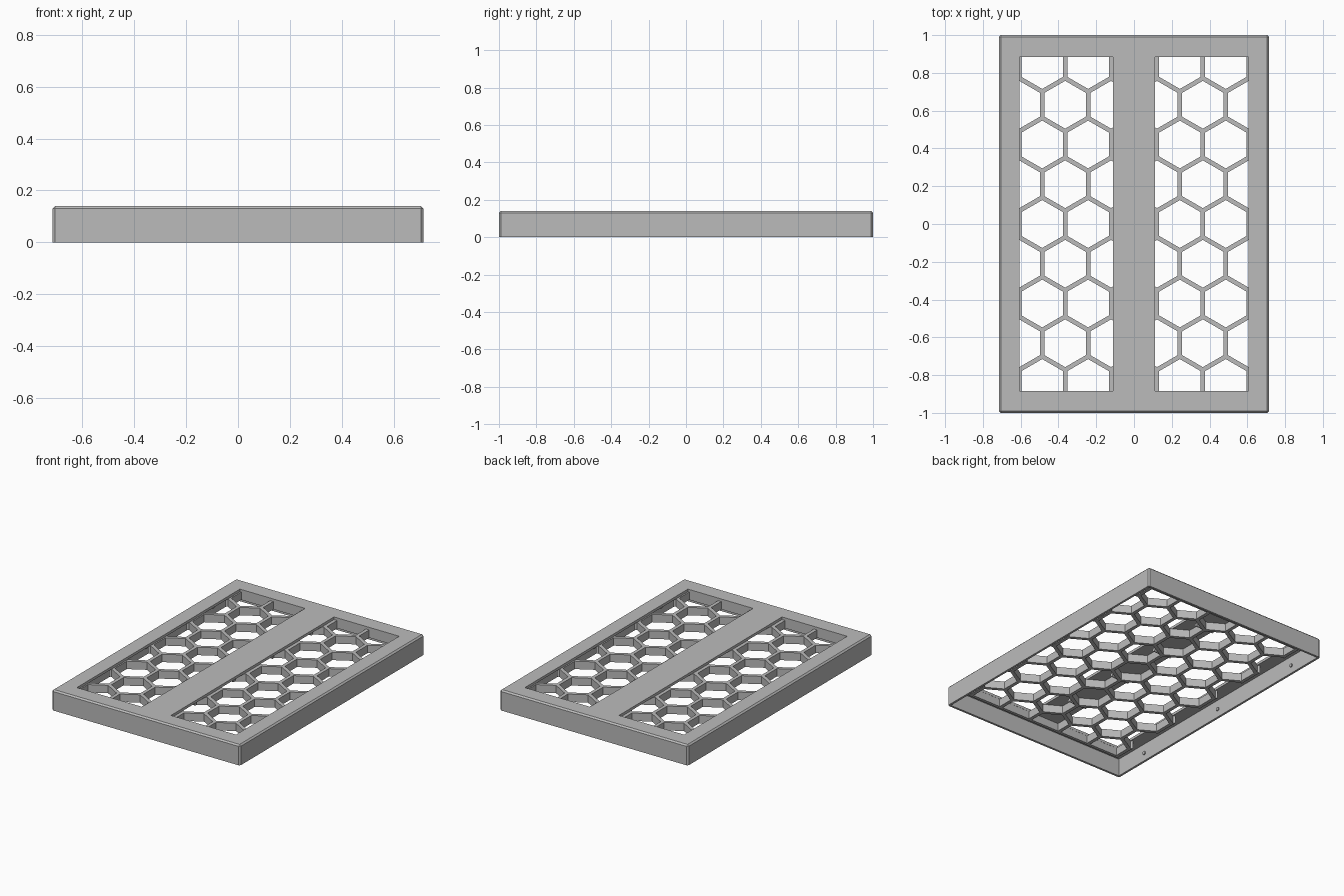
import bpy, bmesh, math
from mathutils import Vector, Matrix

cube = bpy.data.objects.get("Cube")
if cube:
    bpy.data.objects.remove(cube, do_unlink=True)

HALF_X, HALF_Y, HEIGHT = 0.715, 1.0, 0.14
PLATE_Z = 0.122          # underside of the top plate
RIB_Z = 0.068            # underside of the lattice
PITCH = 0.243            # spacing of hexagons along x
RADIUS = PITCH / math.sqrt(3)
RIB = 0.024              # lattice rib width

grey = bpy.data.materials.new("grey")
grey.use_nodes = True
colour = (0.5, 0.5, 0.5, 1)
grey.diffuse_color = colour
grey.node_tree.nodes["Principled BSDF"].inputs["Base Color"].default_value = colour


def add_object(name, bm):
    mesh = bpy.data.meshes.new(name)
    bm.to_mesh(mesh)
    bm.free()
    mesh.materials.append(grey)
    obj = bpy.data.objects.new(name, mesh)
    bpy.context.collection.objects.link(obj)
    return obj


def box(name, low, high):
    low, high = Vector(low), Vector(high)
    bm = bmesh.new()
    bmesh.ops.create_cube(bm, size=1)
    bmesh.ops.scale(bm, vec=high - low, verts=bm.verts)
    bmesh.ops.translate(bm, vec=(low + high) / 2, verts=bm.verts)
    return add_object(name, bm)


def pin(name, centre, radius, length):
    # Short round pin lying along x
    bm = bmesh.new()
    turn = Matrix.Translation(centre) @ Matrix.Rotation(math.pi / 2, 4, 'Y')
    bmesh.ops.create_cone(bm, cap_ends=True, segments=16, radius1=radius,
                          radius2=radius, depth=length, matrix=turn)
    return add_object(name, bm)


def apply_modifier(obj, mod):
    bpy.context.view_layer.objects.active = obj
    bpy.ops.object.modifier_apply(modifier=mod.name)


def cut(obj, cutter):
    mod = obj.modifiers.new("cut", 'BOOLEAN')
    mod.operation, mod.solver, mod.object = 'DIFFERENCE', 'EXACT', cutter
    apply_modifier(obj, mod)
    bpy.data.objects.remove(cutter, do_unlink=True)


# Frame: chamfered shell, open underneath, with two long windows in the top
frame = box("frame", (-HALF_X, -HALF_Y, 0), (HALF_X, HALF_Y, HEIGHT))
bm = bmesh.new()
bm.from_mesh(frame.data)
rim = [e for e in bm.edges if max(v.co.z for v in e.verts) > 0.1]
bmesh.ops.bevel(bm, geom=rim, offset=0.01, segments=1, affect='EDGES')
bm.to_mesh(frame.data)
bm.free()
wall = 0.015
cut(frame, box("cavity", (wall - HALF_X, wall - HALF_Y, -0.1),
               (HALF_X - wall, HALF_Y - wall, PLATE_Z)))
for side in (-1, 1):
    x0, x1 = sorted((side * 0.11, side * 0.605))
    cut(frame, box("window", (x0, -0.885, 0.05), (x1, 0.885, 0.3)))

# Hexagon lattice: mitred ribs drawn flat, trimmed, then thickened
bm = bmesh.new()


def rib(a, b):
    along = (b - a).normalized()
    across = Vector((-along.y, along.x, 0)) * RIB / 2
    inset = along * RIB / (2 * math.sqrt(3))
    outline = (a, a + inset - across, b - inset - across,
               b, b - inset + across, a + inset + across)
    bm.faces.new([bm.verts.new(p) for p in outline])


for row in range(-5, 6):
    for col in range(-5, 6):
        centre = Vector(((col + 0.5 * (row % 2)) * PITCH, row * RADIUS * 1.5, RIB_Z))
        corner = [centre + RADIUS * Vector((math.cos(math.radians(d)),
                                            math.sin(math.radians(d)), 0))
                  for d in (-30, 30, 90, 150)]
        for a, b in zip(corner, corner[1:]):
            rib(a, b)
bmesh.ops.remove_doubles(bm, verts=bm.verts, dist=0.0005)
for normal, limit in (((1, 0, 0), 0.621), ((-1, 0, 0), 0.621),
                      ((0, 1, 0), 0.89), ((0, -1, 0), 0.89)):
    bmesh.ops.bisect_plane(bm, geom=bm.verts[:] + bm.edges[:] + bm.faces[:],
                           plane_co=Vector(normal) * limit,
                           plane_no=normal, clear_outer=True)
lattice = add_object("hexagon_lattice", bm)
solid = lattice.modifiers.new("depth", 'SOLIDIFY')
solid.thickness = PLATE_Z - RIB_Z
solid.offset = 1
apply_modifier(lattice, solid)

# Bars closing both ends of the lattice
for name, side in (("front_end_bar", -1), ("back_end_bar", 1)):
    y0, y1 = sorted((side * 0.886, side * 0.906))
    box(name, (-0.621, y0, RIB_Z), (0.621, y1, PLATE_Z))

# Small pins on the inside of the long walls
for side_name, side in (("right", -1), ("left", 1)):
    for i in (-1, 0, 1):
        pin(f"{side_name}_wall_pin_{i + 2}",
            (side * (HALF_X - wall - 0.003), i * 0.73, 0.055), 0.012, 0.008)

# Small cross pins under the middle strip
for i in range(4):
    pin(f"middle_pin_{i + 1}", (0, -0.56 + 0.42 * i, 0.085), 0.012, 0.14)
